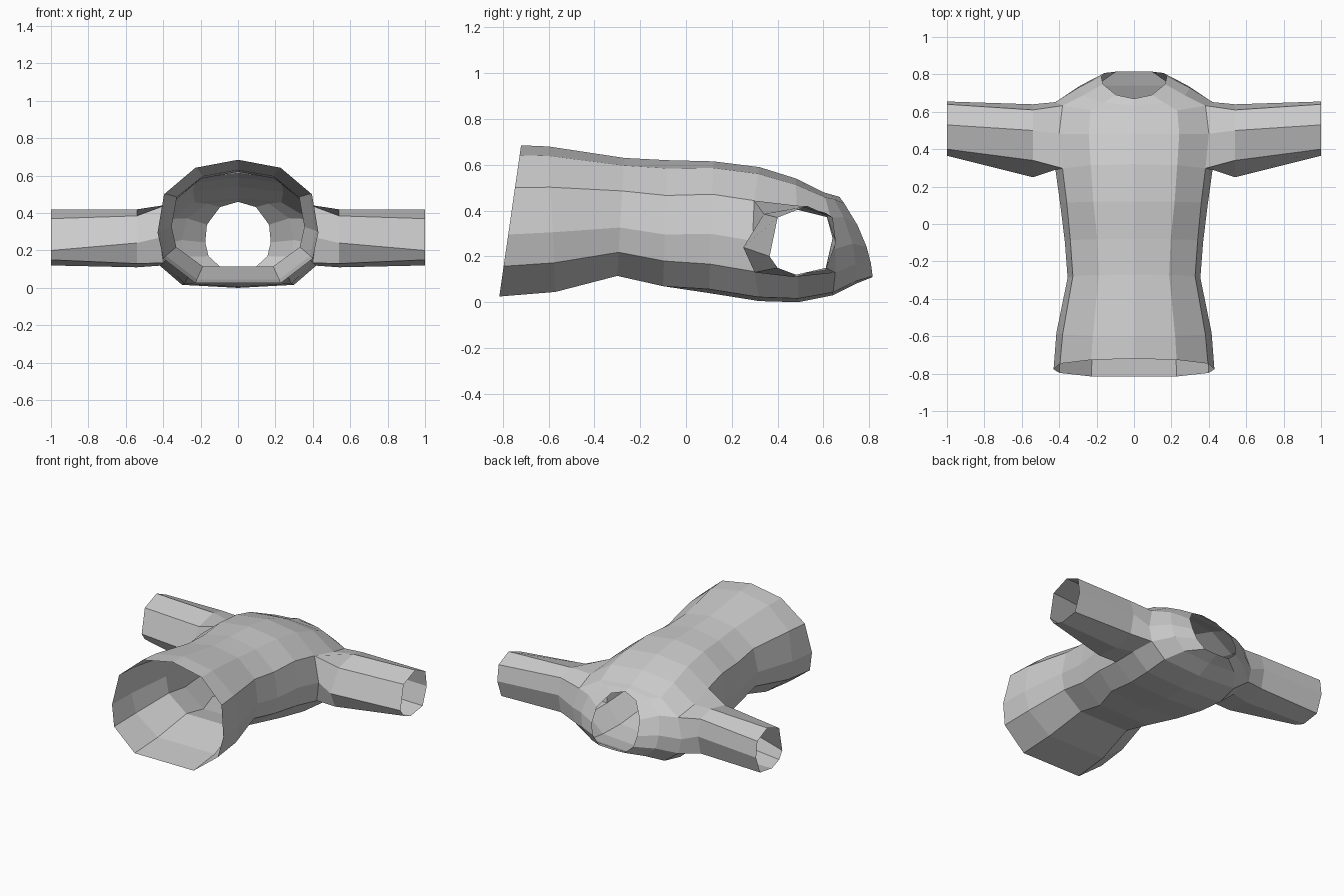
import bpy, bmesh

if "Cube" in bpy.data.objects:
    bpy.data.objects.remove(bpy.data.objects["Cube"])

# Half cross-sections, top centre to bottom centre: (share of half width, share of height)
WAIST = [(0, 1), (.53, .935), (.92, .72), (1, .41), (.93, .2), (.53, 0), (0, 0)]
CHEST = [(0, 1), (.55, .95), (.91, .75), (1, .45), (.95, .22), (.68, .03), (0, 0)]
NECK = [(0, 1), (.55, .92), (.95, .65), (1, .38), (.9, .17), (.55, .01), (0, 0)]

# Rings from hem to neck: profile, y top, z top, y bottom, z bottom, half width, side bulge in y
RINGS = [
    (WAIST, -.72, .685, -.815, .025, .43, 0),
    (WAIST, -.60, .68, -.57, .045, .415, 0),
    (WAIST, -.27, .63, -.30, .115, .355, 0),
    (WAIST, -.08, .62, -.10, .07, .37, 0),
    (CHEST, .12, .615, .10, .04, .395, 0),
    (CHEST, .32, .59, .32, .005, .42, -.03),
    (CHEST, .48, .54, .49, 0, .44, 0),
    (CHEST, .60, .48, .64, .03, .42, .03),
    (CHEST, .635, .47, .74, .08, .30, .035),
    (NECK, .67, .46, .815, .11, .175, .03),
]
# Armhole covers these ring and profile spans
HOLE_RINGS, HOLE_SPANS = (5, 6), (2, 3)

# Sleeve sections (y, z), in the order of the armhole rim
SLEEVE_BASE = [(.34, .385), (.50, .42), (.61, .39), (.64, .28),
               (.61, .15), (.47, .11), (.30, .13), (.25, .24)]
SLEEVE_END = [(.40, .37), (.53, .42), (.64, .37), (.655, .26),
              (.61, .14), (.48, .12), (.40, .15), (.365, .20)]


def torso_ring(bm, ring):
    prof, yt, zt, yb, zb, hw, bulge = ring
    return [bm.verts.new((u * hw,
                          yb + (yt - yb) * v + bulge * 4 * v * (1 - v),
                          zb + (zt - zb) * v)) for u, v in prof]


def bridge(bm, a, b):
    n = len(a)
    for i in range(n):
        j = (i + 1) % n
        bm.faces.new((a[i], a[j], b[j], b[i]))


bm = bmesh.new()

# Torso shell with a gap for the armhole
grid = [torso_ring(bm, r) for r in RINGS]
for r in range(len(grid) - 1):
    for s in range(6):
        if r in HOLE_RINGS and s in HOLE_SPANS:
            continue
        bm.faces.new((grid[r][s], grid[r][s + 1], grid[r + 1][s + 1], grid[r + 1][s]))

# Sleeve grown from the armhole rim
rim = [grid[r][s] for r, s in
       [(5, 2), (6, 2), (7, 2), (7, 3), (7, 4), (6, 4), (5, 4), (5, 3)]]
for x, section in ((.54, SLEEVE_BASE), (1.0, SLEEVE_END)):
    loop = [bm.verts.new((x, y, z)) for y, z in section]
    bridge(bm, rim, loop)
    rim = loop

bmesh.ops.recalc_face_normals(bm, faces=bm.faces)
# Make the open shell face outwards
probe = max(bm.faces, key=lambda f: f.calc_center_median().z)
if probe.normal.z < 0:
    bmesh.ops.reverse_faces(bm, faces=bm.faces)

mesh = bpy.data.meshes.new("shirt")
bm.to_mesh(mesh)
bm.free()
shirt = bpy.data.objects.new("shirt", mesh)
bpy.context.collection.objects.link(shirt)

# Other half
mirror = shirt.modifiers.new("mirror", 'MIRROR')
mirror.use_axis[0] = True
mirror.merge_threshold = .001
